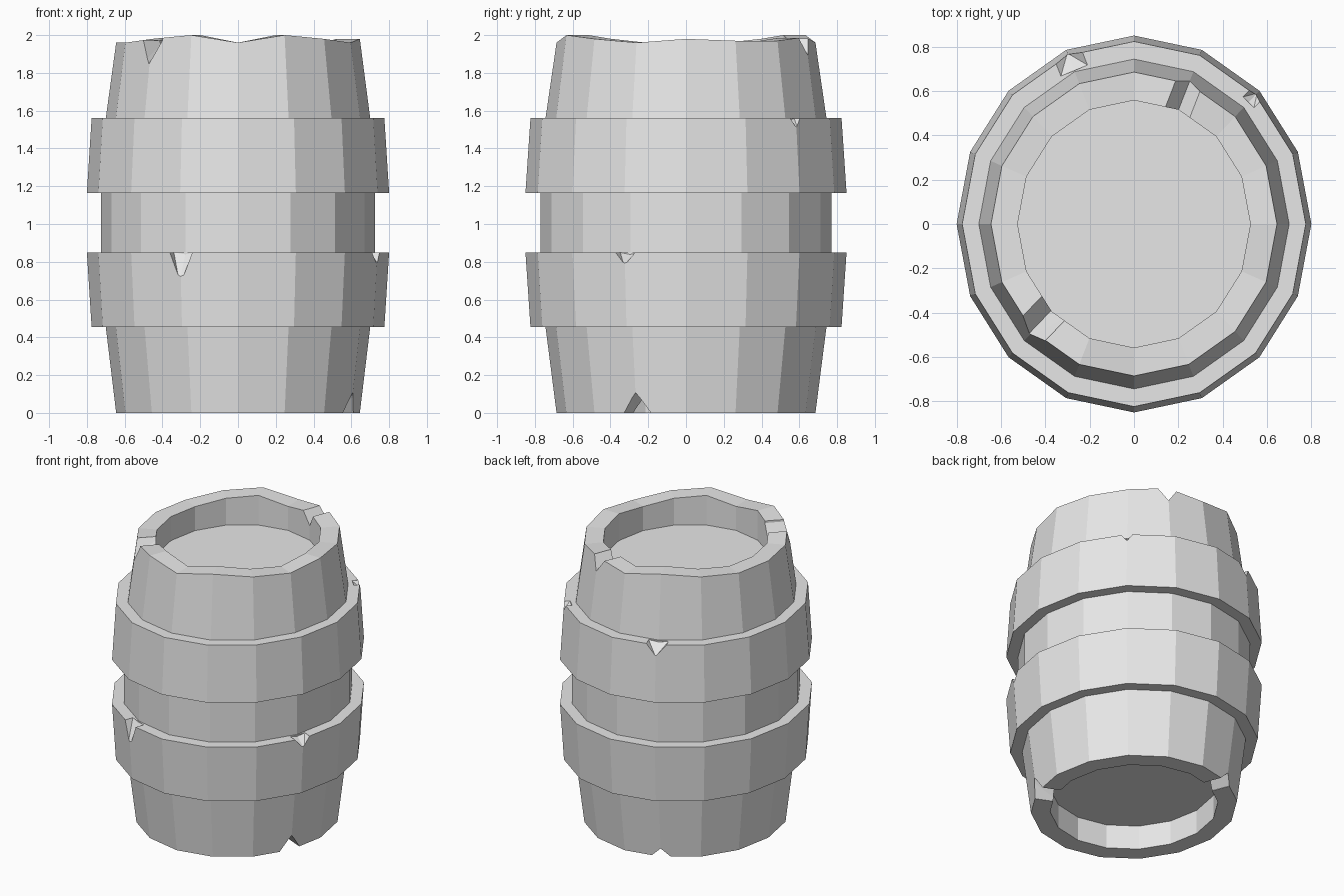
import bpy
import bmesh
from math import cos, sin, radians, tau

SIDES = 16
DEPTH = 1.0625  # the barrel is slightly deeper than wide

cube = bpy.data.objects.get("Cube")
if cube:
    bpy.data.objects.remove(cube, do_unlink=True)

grey = bpy.data.materials.new("plain grey")
grey.use_nodes = True
grey.diffuse_color = (0.8, 0.8, 0.8, 1)
grey.node_tree.nodes["Principled BSDF"].inputs["Base Color"].default_value = (0.8, 0.8, 0.8, 1)


def finish(name, bm):
    bmesh.ops.recalc_face_normals(bm, faces=bm.faces[:])
    mesh = bpy.data.meshes.new(name)
    bm.to_mesh(mesh)
    bm.free()
    mesh.materials.append(grey)
    obj = bpy.data.objects.new(name, mesh)
    bpy.context.scene.collection.objects.link(obj)
    return obj


def polar(r, angle, z):
    return (r * cos(angle), r * sin(angle) * DEPTH, z)


def lathe(name, profile, closed, rim=()):
    """Turn a profile; rim gives uneven heights for the points marked None."""
    bm = bmesh.new()
    rings = []
    for r, z in profile:
        rings.append([bm.verts.new(polar(r, tau * i / SIDES, rim[i] if z is None else z))
                      for i in range(SIDES)])
    pairs = list(zip(rings, rings[1:]))
    if closed:
        pairs.append((rings[-1], rings[0]))
    else:
        bm.faces.new(rings[0])
        bm.faces.new(rings[-1])
    for low, high in pairs:
        for i in range(SIDES):
            j = (i + 1) % SIDES
            bm.faces.new((low[i], low[j], high[j], high[i]))
    return finish(name, bm)


def notch(target, angle, r_in, r_out, edge, half, d_in, d_out, side=1):
    """Cut a V-shaped chip down from an edge (side=-1 cuts upward)."""
    a = radians(angle)
    bm = bmesh.new()
    for r, d in ((r_in, d_in), (r_out, d_out)):
        for t, h in ((-half, 0.08), (half, 0.08), (half, 0), (-half, 0), (0, -d)):
            x, y, z = polar(r, a, edge + side * h)
            bm.verts.new((x - t * sin(a), y + t * cos(a), z))
    bmesh.ops.convex_hull(bm, input=bm.verts[:])
    cutter = finish("chip_cutter", bm)
    cutter.hide_render = True
    mod = target.modifiers.new("chip", "BOOLEAN")
    mod.operation = "DIFFERENCE"
    mod.solver = "EXACT"
    mod.object = cutter
    graph = bpy.context.evaluated_depsgraph_get()
    mesh = bpy.data.meshes.new_from_object(target.evaluated_get(graph))
    target.modifiers.clear()
    target.data = mesh
    bpy.data.objects.remove(cutter, do_unlink=True)


# Barrel body with recessed ends and an uneven top rim
rim = [1.98, 1.97, 1.97, 1.99, 1.96, 2.0, 1.98, 1.96,
       1.96, 1.96, 1.98, 2.0, 1.96, 2.0, 1.98, 1.96]
body = lathe("barrel_body", [
    (0.525, 0.17), (0.525, 0), (0.645, 0), (0.70, 0.455), (0.725, 0.85),
    (0.725, 1.165), (0.70, 1.56), (0.645, None), (0.525, None), (0.525, 1.79),
], False, rim)

# Hoops, tapering away from the middle
lower = lathe("lower_hoop", [(0.68, 0.455), (0.775, 0.455), (0.80, 0.85), (0.70, 0.85)], True)
upper = lathe("upper_hoop", [(0.70, 1.165), (0.80, 1.165), (0.775, 1.56), (0.68, 1.56)], True)

# Chips through the top and bottom rims
notch(body, 67.5, 0.47, 0.72, 1.982, 0.06, 0.09, 0.09)
notch(body, -135.5, 0.47, 0.72, 1.972, 0.075, 0.11, 0.13)
notch(body, -22.5, 0.47, 0.72, 0.002, 0.075, 0.09, 0.11, -1)
notch(body, 112.5, 0.47, 0.72, 0.002, 0.06, 0.06, 0.06, -1)

# Chips on the upper edges of the hoops
notch(lower, -112.5, 0.73, 0.81, 0.849, 0.065, 0.01, 0.16)
notch(lower, -22.5, 0.73, 0.81, 0.849, 0.055, 0.01, 0.065)
notch(upper, 112.5, 0.705, 0.785, 1.559, 0.065, 0.01, 0.075)
notch(upper, 45, 0.73, 0.785, 1.559, 0.035, 0.01, 0.05)
